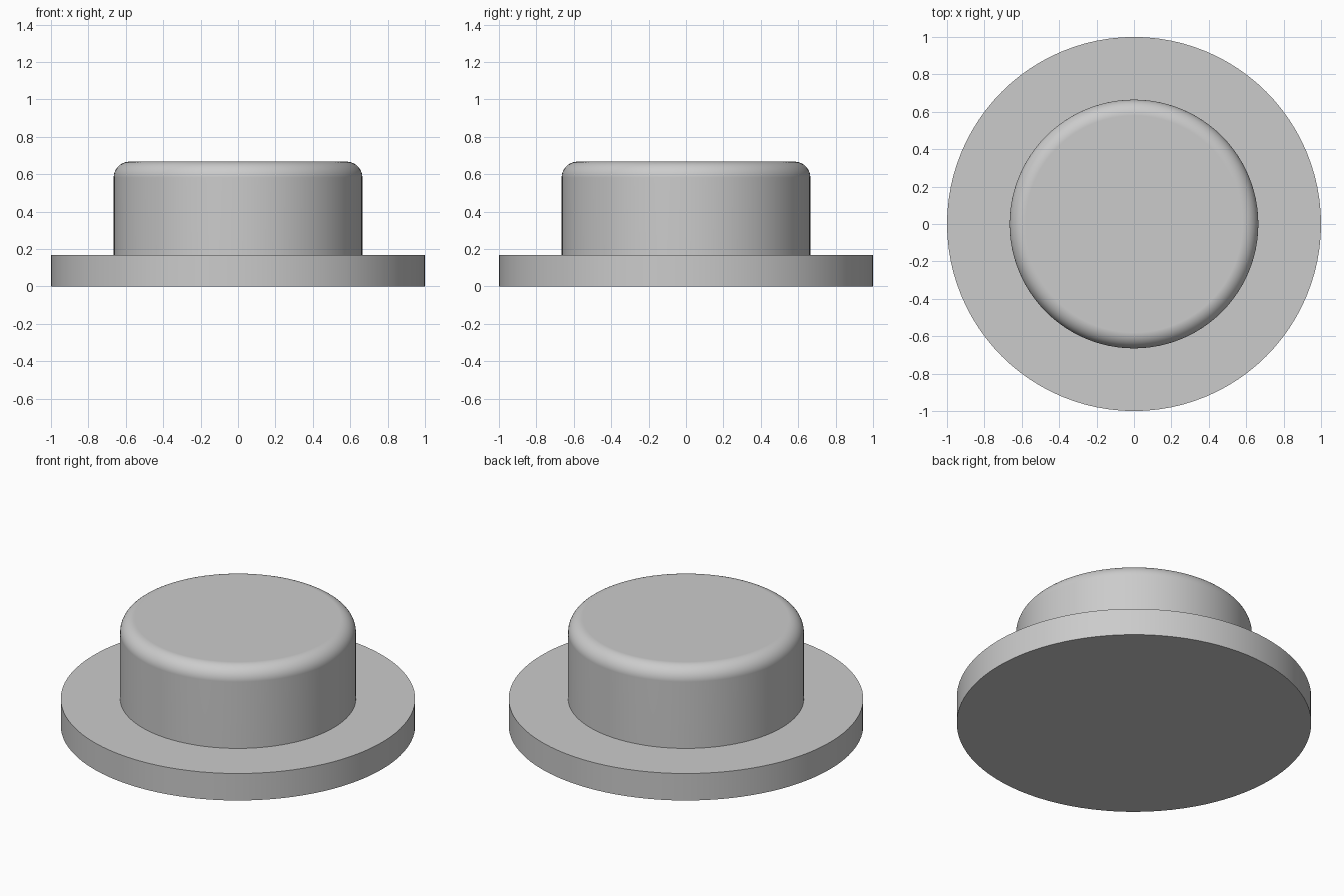
import bpy
import bmesh
from math import sin, cos, pi, tau, radians

cube = bpy.data.objects.get("Cube")
if cube:
    bpy.data.objects.remove(cube, do_unlink=True)

SEGMENTS = 96
FLANGE_R, FLANGE_H = 1.0, 0.168
CAP_R, TOP_Z, FILLET = 0.665, 0.667, 0.085
FILLET_STEPS = 10

# Plain grey material
grey = bpy.data.materials.new("light_grey")
grey.use_nodes = True
colour = (0.6, 0.6, 0.6, 1)
grey.diffuse_color = colour
grey.node_tree.nodes["Principled BSDF"].inputs["Base Color"].default_value = colour

# Half profile: flange edge, step, cap wall, rounded rim
profile = [(FLANGE_R, 0), (FLANGE_R, FLANGE_H), (CAP_R, FLANGE_H)]
for i in range(FILLET_STEPS + 1):
    a = pi / 2 * i / FILLET_STEPS
    profile.append((CAP_R - FILLET + FILLET * cos(a),
                    TOP_Z - FILLET + FILLET * sin(a)))

# Revolve the profile, then close the flat top and bottom
bm = bmesh.new()
verts = [bm.verts.new((r, 0, z)) for r, z in profile]
edges = [bm.edges.new(pair) for pair in zip(verts, verts[1:])]
bmesh.ops.spin(bm, geom=verts + edges, cent=(0, 0, 0), axis=(0, 0, 1),
               angle=tau, steps=SEGMENTS)
bmesh.ops.remove_doubles(bm, verts=bm.verts, dist=1e-4)
bmesh.ops.holes_fill(bm, edges=[e for e in bm.edges if e.is_boundary], sides=0)
bmesh.ops.recalc_face_normals(bm, faces=bm.faces)

mesh = bpy.data.meshes.new("flanged_cap")
bm.to_mesh(mesh)
bm.free()
mesh.materials.append(grey)
cap = bpy.data.objects.new("flanged_cap", mesh)
bpy.context.collection.objects.link(cap)

# Smooth sides and rim, crisp edges, flat top
bpy.ops.object.select_all(action="DESELECT")
cap.select_set(True)
bpy.context.view_layer.objects.active = cap
bpy.ops.object.shade_smooth_by_angle(angle=radians(30))
weighted = cap.modifiers.new("flat_top_normals", "WEIGHTED_NORMAL")
weighted.keep_sharp = True
